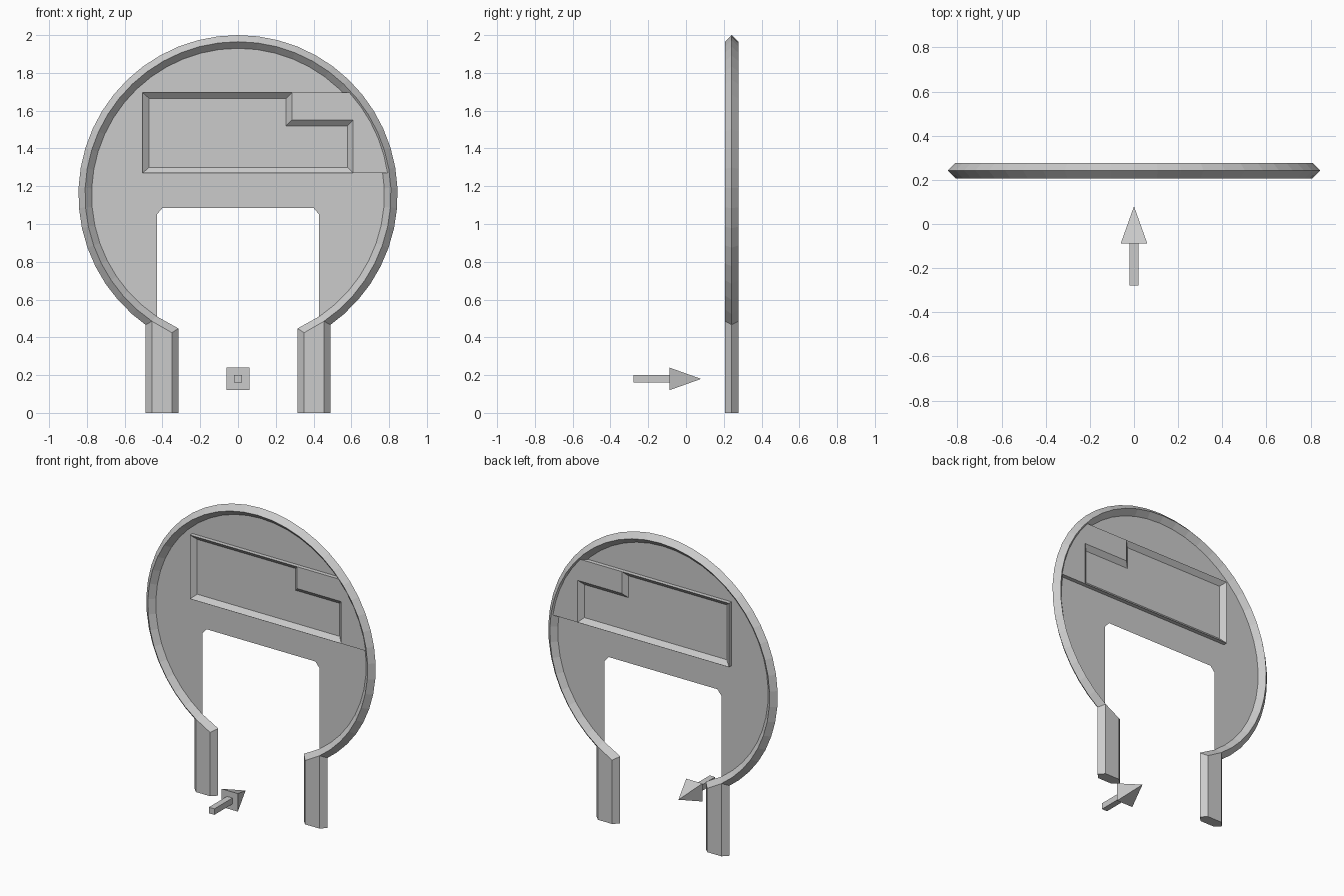
import bpy, bmesh
from math import sin, cos, asin, radians, pi, sqrt, atan2
from mathutils import Matrix

if "Cube" in bpy.data.objects:
    bpy.data.objects.remove(bpy.data.objects["Cube"])

MID, CZ, D = 0.242, 1.155, 0.035        # sign mid plane, circle centre, half depth
RO, RF, RI = 0.845, 0.81, 0.775         # ring outer edge, face ridge, inner edge


def arc(r, a, y=0.0):
    """Point on the left of the circle; angle runs from straight down."""
    return (-r * sin(a), y, CZ - r * cos(a))


def angle_at(r, x):
    return asin(x / r)


def build(name, faces, mirror="", y=MID):
    bm = bmesh.new()
    for f in faces:
        bm.faces.new([bm.verts.new(p) for p in f])
    for axis in mirror:
        bmesh.ops.mirror(bm, geom=bm.verts[:] + bm.edges[:] + bm.faces[:],
                         axis=axis, merge_dist=1e-5)
    bmesh.ops.remove_doubles(bm, verts=bm.verts[:], dist=1e-4)
    bmesh.ops.recalc_face_normals(bm, faces=bm.faces[:])
    me = bpy.data.meshes.new(name)
    bm.to_mesh(me)
    bm.free()
    ob = bpy.data.objects.new(name, me)
    ob.location.y = y
    bpy.context.collection.objects.link(ob)
    return ob


# Ring with diamond section flowing into two bevelled legs (one quarter, mirrored)
SEG = 20
end = angle_at(RF, 0.455)
angles = [pi + (end - pi) * i / SEG for i in range(SEG + 1)]
outer = [arc(RO, a) for a in angles[:-1]] + [arc(RO, angle_at(RO, 0.49))]
front = [arc(RF, a, -D) for a in angles] + [arc(RF, angle_at(RF, 0.35), -D)]
inner = [arc(RI, a) for a in angles] + [arc(RI, angle_at(RI, 0.315))]
faces = [(outer[i], outer[i + 1], front[i + 1], front[i]) for i in range(SEG)]
faces += [(front[i], front[i + 1], inner[i + 1], inner[i]) for i in range(SEG + 1)]
leg_top = [outer[-1], front[-2], front[-1], inner[-1]]
leg_foot = [(p[0], p[1], 0.0) for p in leg_top]
faces += [(leg_top[i], leg_top[i + 1], leg_foot[i + 1], leg_foot[i]) for i in range(3)]
faces.append(leg_foot)
build("ring_and_legs", faces, "XY")

# Flat panel inside the ring with a chamfered doorway
side = angle_at(RI, 0.43)
panel = [inner[i] for i in range(SEG + 1) if angles[i] > side]
panel += [arc(RI, side), (-0.43, 0, 1.05), (-0.40, 0, 1.085), (0, 0, 1.085)]
build("panel", [panel], "X")

# Raised block on both panel sides with a stepped, bevelled recess
H, RS = 0.027, 0.80
rim = [(-.505, 1.27), (-.505, 1.695), (.285, 1.695), (.285, 1.55), (.61, 1.55), (.61, 1.27)]
floor = [(-.47, 1.30), (-.47, 1.665), (.255, 1.665), (.255, 1.52), (.58, 1.52), (.58, 1.30)]
hi, lo = asin((1.695 - CZ) / RS), asin((1.27 - CZ) / RS)
edge = [(RS * cos(hi + (lo - hi) * i / 5), CZ + RS * sin(hi + (lo - hi) * i / 5))
        for i in range(6)]


def at(p, y):
    return (p[0], y, p[1])


faces = [[at(p, -H) for p in [rim[2]] + edge + [rim[5], rim[4], rim[3]]]]
for i in range(6):
    j = (i + 1) % 6
    faces.append((at(rim[i], -H), at(rim[j], -H), at(floor[j], 0), at(floor[i], 0)))
ledge = [edge[-1], rim[5], rim[0], rim[1], rim[2], edge[0]]
for p, q in zip(ledge, ledge[1:]):
    faces.append((at(p, -H), at(q, -H), at(q, 0), at(p, 0)))
build("recessed_block", faces, "Y")

# Arrow pointing at the doorway: square shaft and pyramid head
bpy.ops.mesh.primitive_cube_add(size=1, location=(0, -0.1825, 0.18))
shaft = bpy.context.object
shaft.name = "arrow_shaft"
shaft.scale = (0.04, 0.19, 0.04)

bm = bmesh.new()
turn = Matrix.Rotation(-pi / 2, 4, 'X') @ Matrix.Rotation(pi / 4, 4, 'Z')
bmesh.ops.create_cone(bm, cap_ends=True, segments=4, radius1=0.06 * sqrt(2), radius2=0,
                      depth=0.168, matrix=Matrix.Translation((0, -0.004, 0.18)) @ turn)
bmesh.ops.remove_doubles(bm, verts=bm.verts[:], dist=1e-5)
me = bpy.data.meshes.new("arrow_head")
bm.to_mesh(me)
bm.free()
bpy.context.collection.objects.link(bpy.data.objects.new("arrow_head", me))
